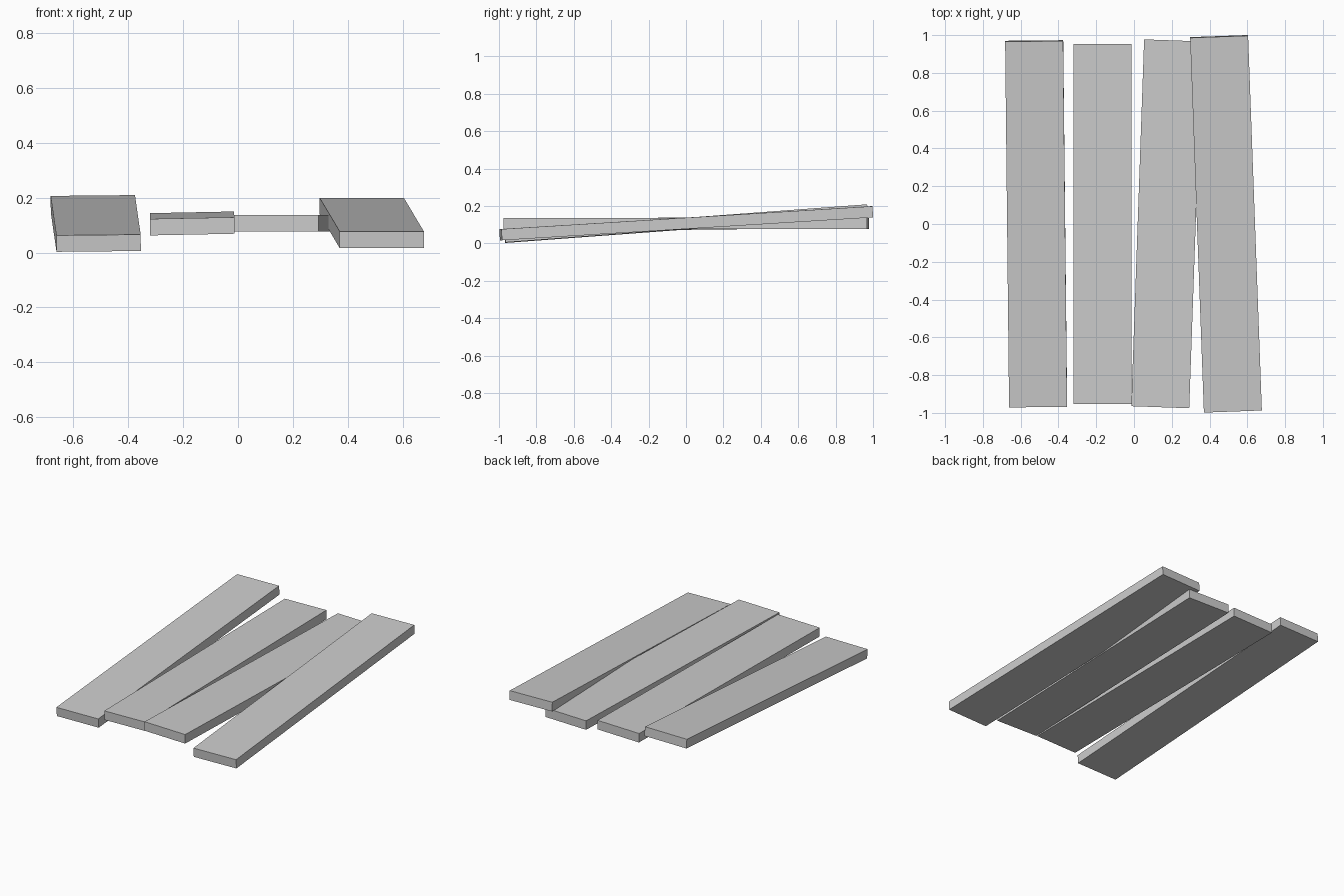
import bpy

if "Cube" in bpy.data.objects:
    bpy.data.objects.remove(bpy.data.objects["Cube"])

WIDTH, THICK = 0.307, 0.06

# Loose planks: centre x, centre z, length, (pitch, roll, yaw) in radians
planks = [
    (-0.518, 0.106, 1.942, (0.0740, -0.010, 0.0100)),
    (-0.167, 0.106, 1.905, (0.0110, -0.020, 0.0000)),
    (0.173, 0.107, 1.943, (0.0000, 0.000, -0.0350)),
    (0.487, 0.108, 1.989, (0.0615, 0.000, 0.0367)),
]


def add_plank(name, x, z, length, rotation):
    bpy.ops.mesh.primitive_cube_add(size=1, location=(x, 0.001, z), rotation=rotation)
    ob = bpy.context.object
    ob.name = name
    ob.scale = (WIDTH, length, THICK)


for i, (x, z, length, rotation) in enumerate(planks, 1):
    add_plank(f"plank_{i}", x, z, length, rotation)
